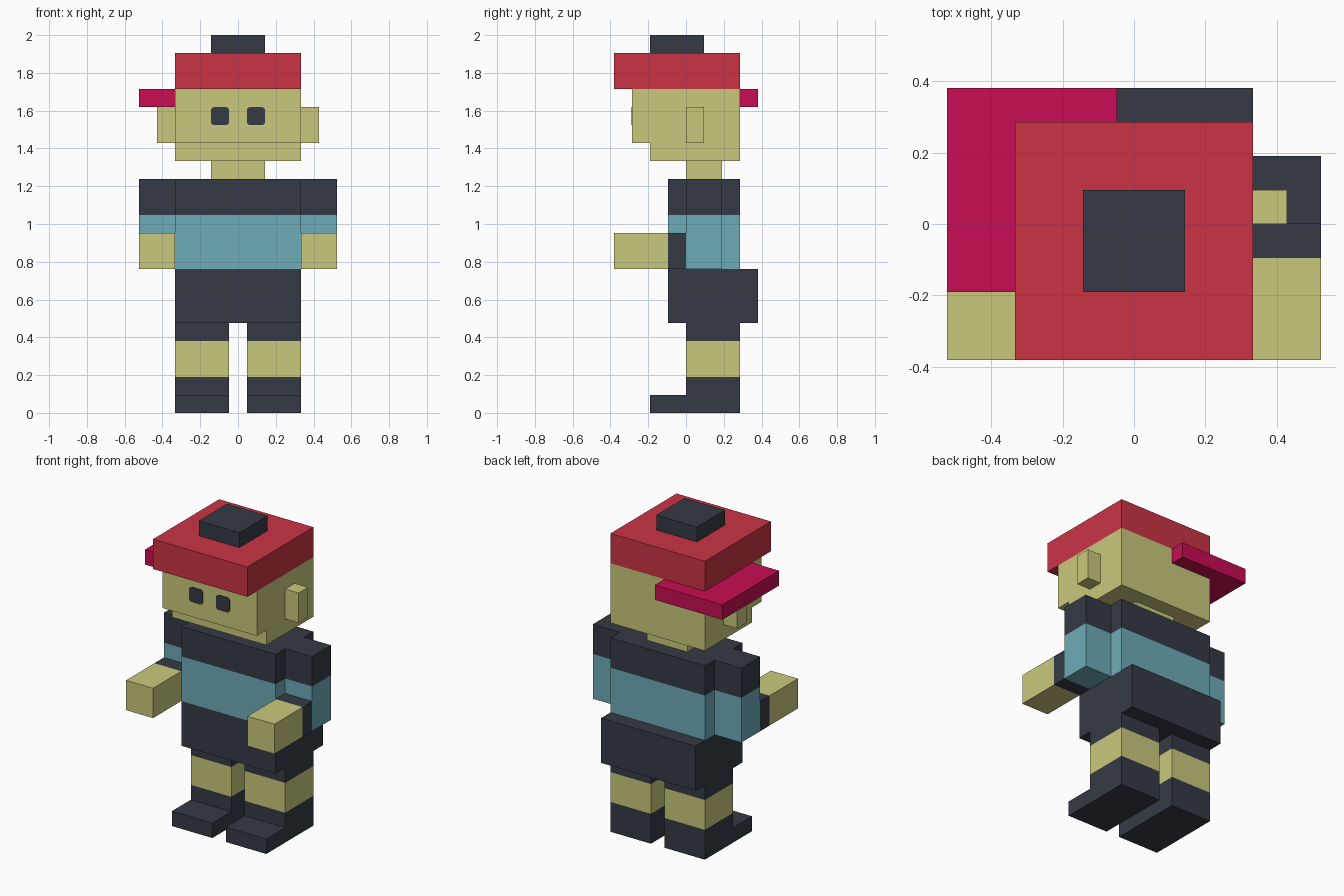
import bpy, bmesh

if "Cube" in bpy.data.objects:
    bpy.data.objects.remove(bpy.data.objects["Cube"])

U = 2 / 21  # the figure sits on a block grid, 21 blocks tall


def material(name, rgb):
    m = bpy.data.materials.new(name)
    lin = [((c / 255 + 0.055) / 1.055) ** 2.4 if c > 10 else c / 255 / 12.92 for c in rgb]
    m.diffuse_color = (*lin, 1)
    m.use_nodes = True
    m.node_tree.nodes["Principled BSDF"].inputs["Base Color"].default_value = m.diffuse_color
    return m


SKIN = material("skin", (202, 201, 125))
DARK = material("charcoal", (53, 58, 69))
TEAL = material("teal", (110, 172, 184))
RED = material("cap_red", (202, 52, 69))
PINK = material("brim_pink", (200, 13, 84))


def prism(name, outline, levels, mats):
    """Extrude an x-y outline (block units) through z levels, one material per band."""
    bm = bmesh.new()
    rings = [[bm.verts.new((x * U, y * U, z * U)) for x, y in outline] for z in levels]
    bm.faces.new(rings[0][::-1])
    n = len(outline)
    for band, (lo, hi) in enumerate(zip(rings, rings[1:])):
        for i in range(n):
            j = (i + 1) % n
            bm.faces.new((lo[i], lo[j], hi[j], hi[i])).material_index = band
    bm.faces.new(rings[-1]).material_index = len(mats) - 1
    bmesh.ops.recalc_face_normals(bm, faces=bm.faces)
    me = bpy.data.meshes.new(name)
    bm.to_mesh(me)
    bm.free()
    for m in mats:
        me.materials.append(m)
    ob = bpy.data.objects.new(name, me)
    bpy.context.collection.objects.link(ob)
    return ob


def block(name, x, y, levels, *mats):
    (x0, x1), (y0, y1) = sorted(x), y
    return prism(name, [(x0, y0), (x1, y0), (x1, y1), (x0, y1)], levels, mats)


# Body
block("hips", (-3.5, 3.5), (-1, 4), (5, 8), DARK)
block("torso", (-3.5, 3.5), (-1, 3), (8, 11, 13), TEAL, DARK)
block("neck", (-1.5, 1.5), (0, 2), (13, 14), SKIN)

# Head and cap
block("jaw", (-3.5, 3.5), (-2, 3), (14, 15), SKIN)
block("head", (-3.5, 3.5), (-3, 3), (15, 18), SKIN)
block("cap", (-3.5, 3.5), (-4, 3), (18, 20), RED)
block("cap_button", (-1.5, 1.5), (-2, 1), (20, 21), DARK)

# Brim wraps round the back left corner of the head
prism("cap_brim", [(-5.5, -2), (-3.5, -2), (-3.5, 3), (-0.5, 3), (-0.5, 4), (-5.5, 4)],
      (17, 18), [PINK])

# Paired parts
for s, side in ((-1, "left"), (1, "right")):
    limb = (s * 3.5, s * 5.5)
    leg = (s * 0.5, s * 3.5)
    block(side + "_leg", leg, (0, 3), (0, 2, 4, 5), DARK, SKIN, DARK)
    block(side + "_toe", leg, (-2, 0), (0, 1), DARK)
    block(side + "_arm", limb, (0, 2), (8, 11, 13), TEAL, DARK)
    block(side + "_cuff", limb, (-1, 0), (8, 10), DARK)
    block(side + "_hand", limb, (-4, -1), (8, 10), SKIN)
    block(side + "_ear", (s * 3.5, s * 4.5), (0, 1), (15, 17), SKIN)

    # Eye: thin plate with rounded corners
    eye = block(side + "_eye", (s * 0.5, s * 1.5), (-3.04, -3), (16, 17), DARK)
    bm = bmesh.new()
    bm.from_mesh(eye.data)
    corners = [e for e in bm.edges
               if abs(e.verts[0].co.y - e.verts[1].co.y) > 0.001]
    bmesh.ops.bevel(bm, geom=corners, offset=0.016, segments=3, profile=0.5, affect='EDGES')
    bm.to_mesh(eye.data)
    bm.free()
